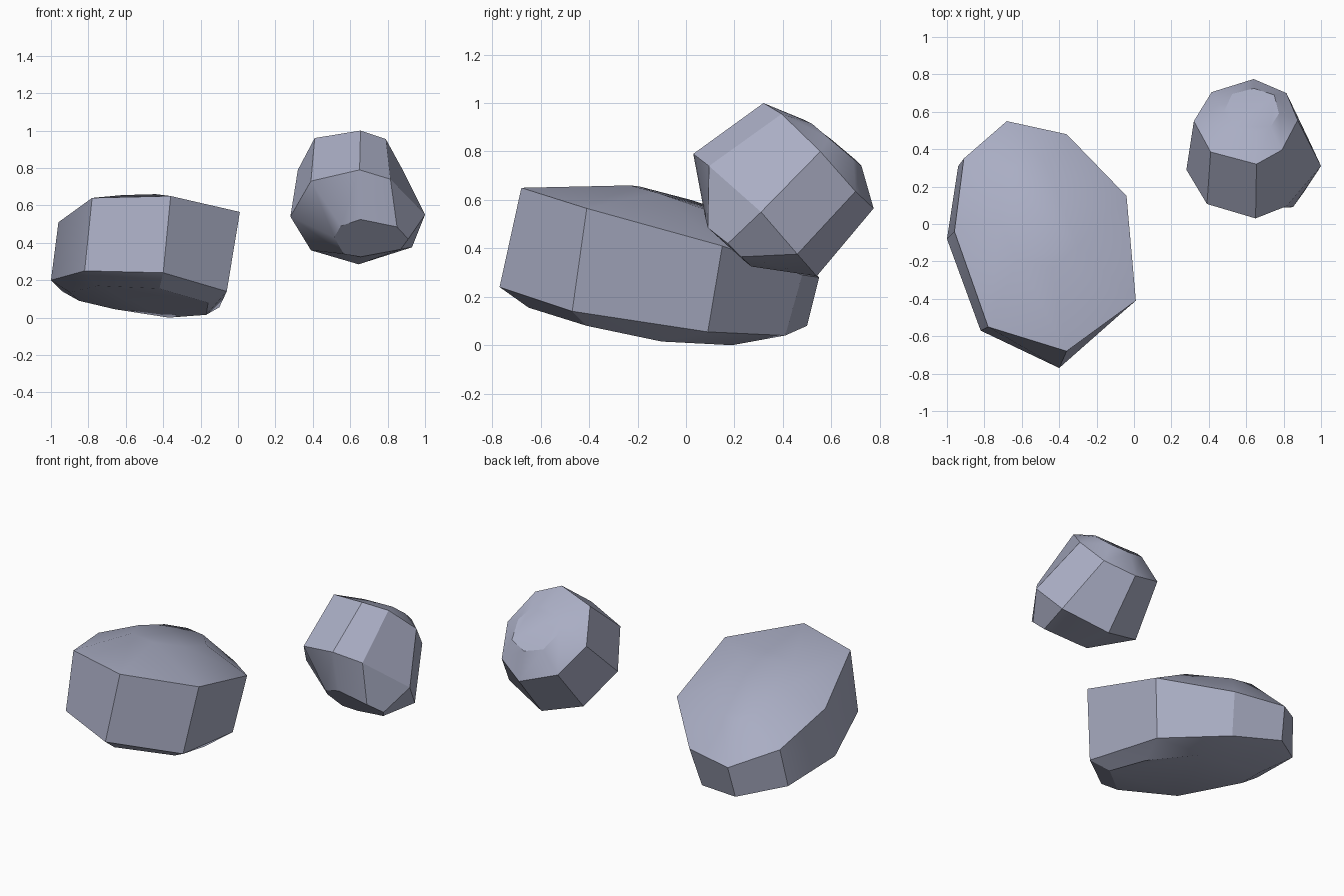
import bpy, bmesh, math

# one flat stone colour
stone = bpy.data.materials.new("blue_grey_stone")
stone.diffuse_color = (0.40, 0.42, 0.55, 1.0)


def rock(name, *rings):
    """Loft eight-point cross-sections from bottom to top and cap both ends."""
    bm = bmesh.new()
    loops = [[bm.verts.new(p) for p in ring] for ring in rings]
    for low, high in zip(loops, loops[1:]):
        n = len(low)
        for i in range(n):
            j = (i + 1) % n
            bm.faces.new((low[i], low[j], high[j], high[i]))
    bm.faces.new(loops[0])
    bm.faces.new(loops[-1])
    bmesh.ops.recalc_face_normals(bm, faces=bm.faces)
    mesh = bpy.data.meshes.new(name)
    bm.to_mesh(mesh)
    bm.free()
    mesh.materials.append(stone)
    obj = bpy.data.objects.new(name, mesh)
    bpy.context.collection.objects.link(obj)
    bpy.ops.object.select_all(action='DESELECT')
    obj.select_set(True)
    bpy.context.view_layer.objects.active = obj
    bpy.ops.object.shade_smooth_by_angle(angle=math.radians(30))
    return obj


# wide boulder lying on the ground: base, lower rim, upper rim, top facet
rock("large_boulder",
     [(-.17, -.10, .015), (-.16, -.41, .08), (-.42, -.65, .155), (-.75, -.50, .17),
      (-.90, -.10, .135), (-.85, .12, .09), (-.66, .21, .045), (-.37, .19, 0)],
     [(-.10, .09, .055), (-.06, -.47, .14), (-.40, -.77, .24), (-.82, -.57, .25),
      (-1.0, -.08, .20), (-.94, .31, .14), (-.70, .50, .08), (-.40, .41, .04)],
     [(-.04, .15, .41), (.01, -.41, .565), (-.36, -.68, .65), (-.78, -.55, .64),
      (-.96, -.04, .51), (-.91, .35, .38), (-.68, .55, .28), (-.36, .48, .29)],
     [(-.30, .11, .55), (-.30, -.12, .63), (-.44, -.23, .66), (-.62, -.19, .655),
      (-.72, .02, .60), (-.70, .26, .52), (-.60, .345, .49), (-.47, .32, .49)])

# small raised boulder, tipped backwards
rock("small_boulder",
     [(.655, .08, .525), (.85, .09, .485), (.91, .173, .42), (.87, .227, .365),
      (.655, .27, .325), (.565, .25, .34), (.515, .17, .43), (.55, .10, .49)],
     [(.65, .03, .79), (.815, .095, .74), (1.0, .31, .55), (.93, .46, .376),
      (.645, .54, .285), (.39, .48, .36), (.28, .29, .54), (.39, .107, .73)],
     [(.655, .32, 1.0), (.79, .395, .955), (.875, .555, .80), (.815, .70, .635),
      (.64, .775, .565), (.415, .705, .64), (.32, .55, .79), (.41, .385, .96)],
     [(.65, .49, .93), (.73, .52, .915), (.775, .59, .855), (.75, .69, .77),
      (.64, .725, .74), (.525, .695, .77), (.48, .60, .85), (.53, .52, .91)])
